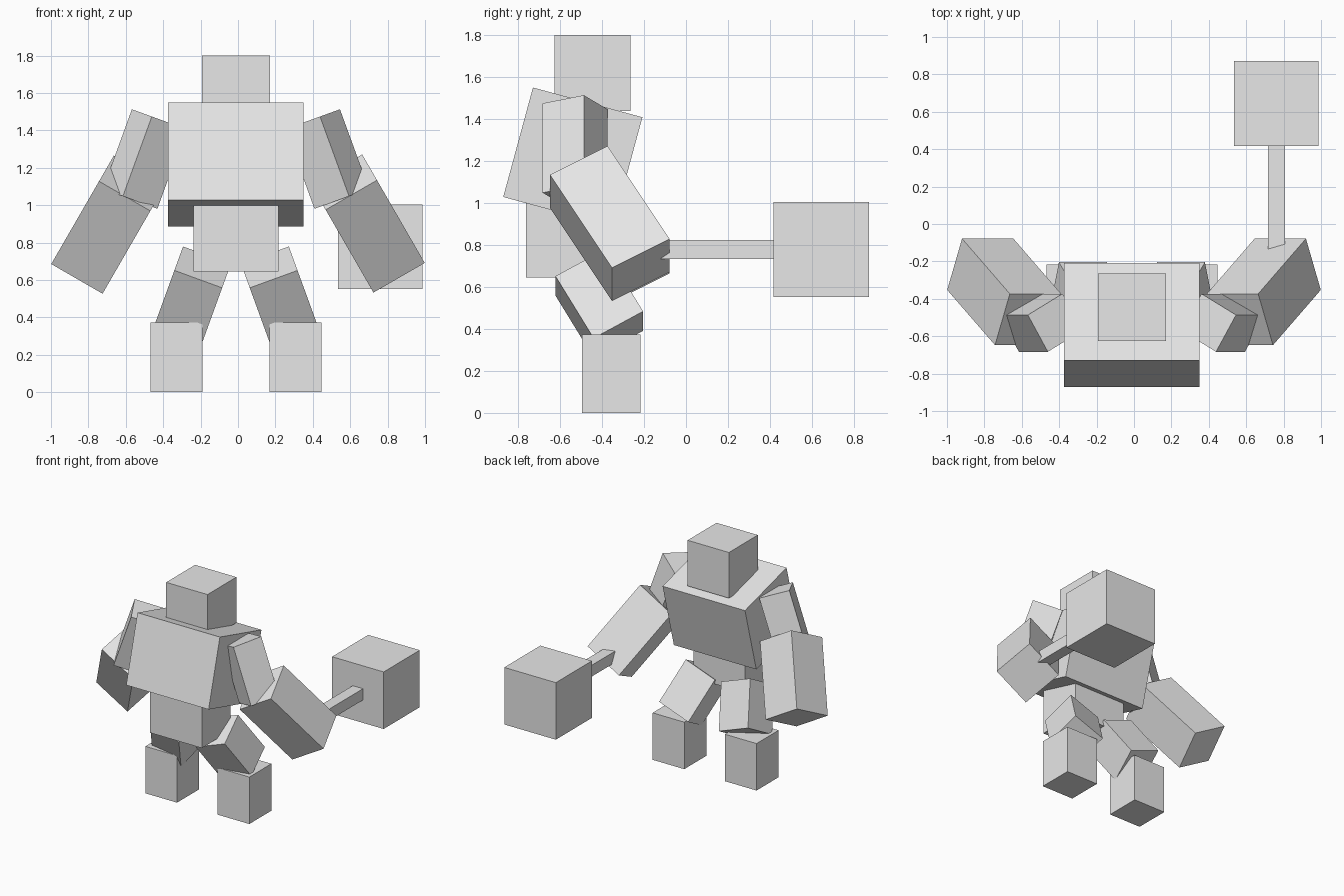
import bpy
import math
from mathutils import Matrix, Vector

if "Cube" in bpy.data.objects:
    bpy.data.objects.remove(bpy.data.objects["Cube"])

MID = -0.011  # x of the body's mirror plane

grey = bpy.data.materials.new("light_grey")
grey.diffuse_color = (0.8, 0.8, 0.8, 1.0)
grey.use_nodes = True
grey.node_tree.nodes["Principled BSDF"].inputs["Base Color"].default_value = grey.diffuse_color


def box(name, centre, size, tilt_y=0, tilt_x=0, tilt_z=0):
    """Box turned about its own z, then x, then y (degrees)."""
    bpy.ops.mesh.primitive_cube_add(size=1)
    ob = bpy.context.object
    ob.name = name
    rot = (Matrix.Rotation(math.radians(tilt_y), 4, 'Y')
           @ Matrix.Rotation(math.radians(tilt_x), 4, 'X')
           @ Matrix.Rotation(math.radians(tilt_z), 4, 'Z'))
    ob.data.transform(rot @ Matrix.Diagonal((*size, 1)))
    ob.location = Vector(centre)
    ob.data.materials.append(grey)
    return ob


# Head, leaning torso and waist
box("head", (MID, -0.445, 1.618), (0.363, 0.363, 0.363))
box("torso", (MID, -0.539, 1.218), (0.724, 0.54, 0.54), tilt_x=-15.2)
box("waist", (MID, -0.581, 0.826), (0.454, 0.363, 0.363))

# Limbs, one set per side
for side, s in (("right", 1), ("left", -1)):
    box(side + "_upper_arm", (MID + s * 0.488, -0.528, 1.247),
        (0.227, 0.227, 0.453), tilt_y=-20 * s, tilt_z=-30 * s)
    box(side + "_forearm", (s * 0.694, -0.363, 0.899 + s * 0.003),
        (0.317, 0.317, 0.59), tilt_y=-30 * s, tilt_x=30)
    box(side + "_thigh", (MID + s * 0.232, -0.413, 0.521),
        (0.272, 0.272, 0.363), tilt_y=-20 * s, tilt_x=30)
    box(side + "_foot", (MID + s * 0.3175, -0.356, 0.1865),
        (0.278, 0.277, 0.373))

# Hammer held behind in the right hand
box("hammer_handle", (0.761, 0.08, 0.778), (0.09, 0.72, 0.09))
box("hammer_head", (0.761, 0.644, 0.778), (0.453, 0.453, 0.453))
